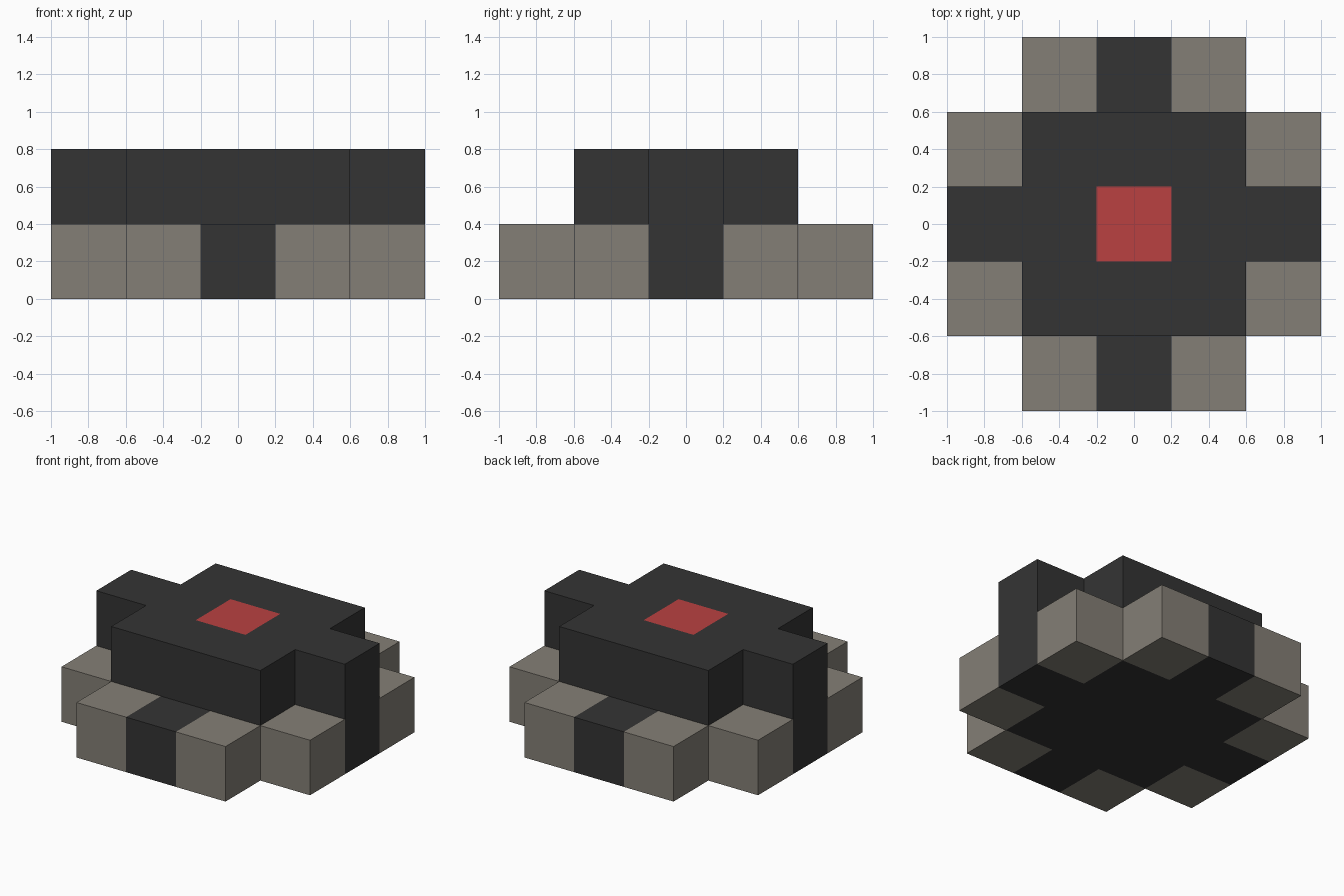
import bpy
import bmesh

cube = bpy.data.objects.get("Cube")
if cube:
    bpy.data.objects.remove(cube, do_unlink=True)

CELL = 0.4


def material(name, rgb):
    mat = bpy.data.materials.new(name)
    mat.use_nodes = True
    colour = (*rgb, 1.0)
    mat.diffuse_color = colour
    bsdf = next(n for n in mat.node_tree.nodes if n.type == 'BSDF_PRINCIPLED')
    bsdf.inputs["Base Color"].default_value = colour
    bsdf.inputs["Roughness"].default_value = 0.9
    return mat


def tier(name, z, keep, accent, mats):
    """Slab of grid cells; keep and accent are rules on a face centre."""
    bm = bmesh.new()
    bmesh.ops.create_grid(bm, x_segments=5, y_segments=5, size=1.0)
    unwanted = [f for f in bm.faces
                if not keep(*(abs(c) for c in f.calc_center_median()[:2]))]
    bmesh.ops.delete(bm, geom=unwanted, context='FACES')
    top = bmesh.ops.extrude_face_region(bm, geom=bm.faces[:])["geom"]
    bmesh.ops.translate(bm, vec=(0, 0, CELL),
                        verts=[v for v in top if isinstance(v, bmesh.types.BMVert)])
    bmesh.ops.recalc_face_normals(bm, faces=bm.faces[:])
    for f in bm.faces:
        x, y, h = f.calc_center_median()
        f.material_index = int(accent(abs(x), abs(y), h))
    mesh = bpy.data.meshes.new(name)
    bm.to_mesh(mesh)
    bm.free()
    for m in mats:
        mesh.materials.append(m)
    obj = bpy.data.objects.new(name, mesh)
    obj.location.z = z
    bpy.context.collection.objects.link(obj)
    return obj


charcoal = material("charcoal", (0.034, 0.034, 0.034))
stone = material("stone_grey", (0.231, 0.212, 0.181))
red = material("red", (0.491, 0.053, 0.053))

# Lower tier: square without corners, stone blocks flanking each dark arm
tier("base_tier", 0.0,
     lambda x, y: min(x, y) < 0.6,
     lambda x, y, h: max(x, y) > 0.61 and min(x, y) > 0.21,
     [charcoal, stone])

# Upper tier: square block with an arm on each side and a red centre on top
tier("upper_tier", CELL,
     lambda x, y: y < 0.6 and (x < 0.6 or y < 0.2),
     lambda x, y, h: h > CELL - 0.01 and max(x, y) < 0.1,
     [charcoal, red])
